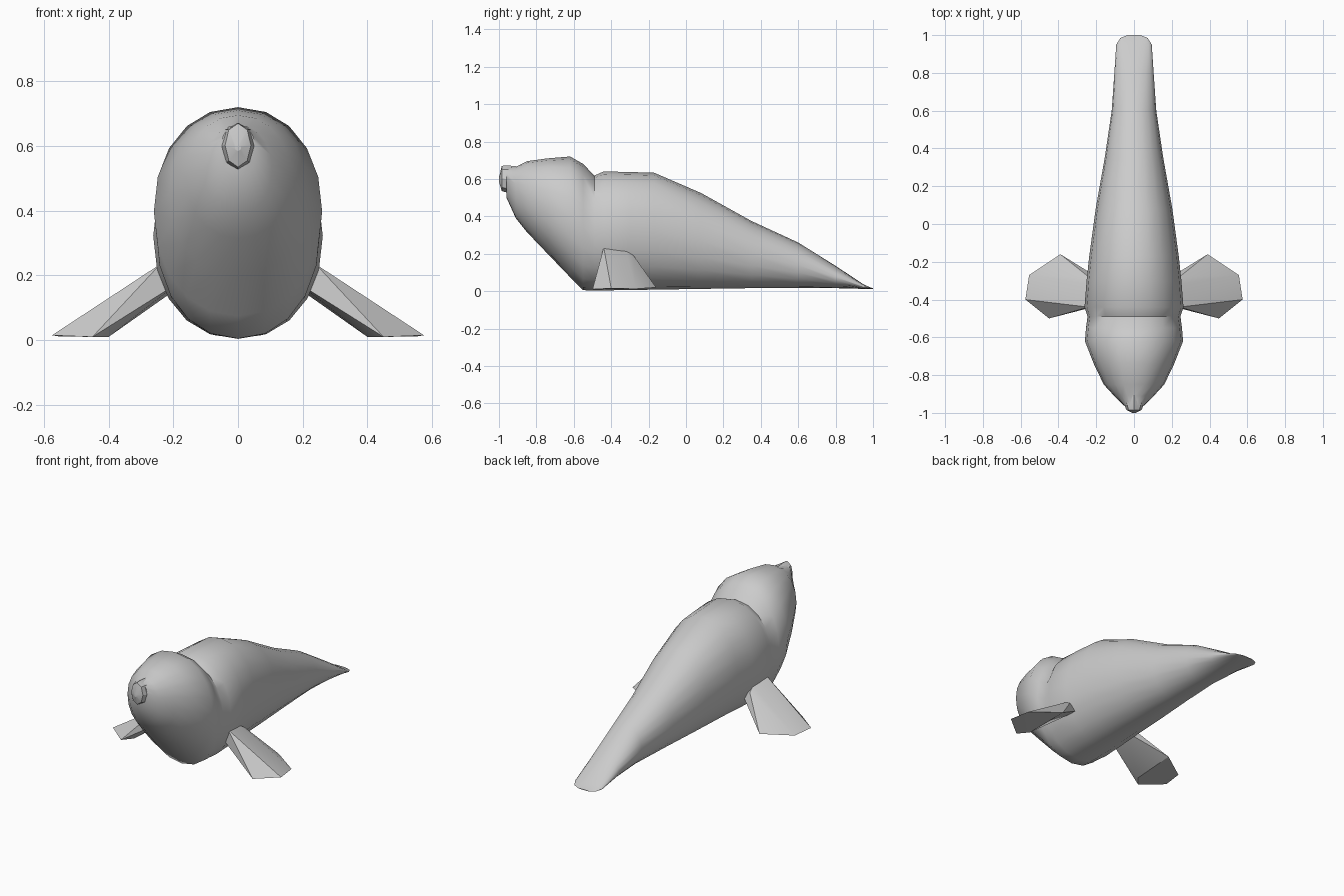
import bpy
import bmesh
from math import sin, cos, pi, radians, copysign

cube = bpy.data.objects.get("Cube")
if cube:
    bpy.data.objects.remove(cube, do_unlink=True)


def finish(name, bm, angle):
    """Turn a bmesh into an object, smooth except at sharp edges."""
    bmesh.ops.recalc_face_normals(bm, faces=bm.faces)
    mesh = bpy.data.meshes.new(name)
    bm.to_mesh(mesh)
    bm.free()
    obj = bpy.data.objects.new(name, mesh)
    bpy.context.collection.objects.link(obj)
    bpy.ops.object.select_all(action='DESELECT')
    obj.select_set(True)
    bpy.context.view_layer.objects.active = obj
    bpy.ops.object.shade_smooth_by_angle(angle=radians(angle))
    return obj


def power(value, exponent):
    return copysign(abs(value) ** exponent, value)


def loft(name, stations, sides, angle, exponent=0.94):
    """Skin oval rings given as (y, half width, bottom z, top z)."""
    bm = bmesh.new()
    rings = []
    for y, half, low, high in stations:
        mid, tall = (low + high) / 2, (high - low) / 2
        rings.append([
            bm.verts.new((half * power(sin(2 * pi * i / sides), exponent), y,
                          mid + tall * power(cos(2 * pi * i / sides), exponent)))
            for i in range(sides)])
    for a, b in zip(rings, rings[1:]):
        for i in range(sides):
            j = (i + 1) % sides
            bm.faces.new((a[i], a[j], b[j], b[i]))
    bm.faces.new(rings[0])
    bm.faces.new(rings[-1])
    return finish(name, bm, angle)


# Body: head, neck crease, belly and flattened tail in one skin
loft("body", [
    (-0.96, 0.055, 0.50, 0.665),
    (-0.91, 0.105, 0.39, 0.665),
    (-0.85, 0.160, 0.315, 0.695),
    (-0.74, 0.213, 0.20, 0.71),
    (-0.62, 0.260, 0.075, 0.72),
    (-0.55, 0.254, 0.005, 0.68),
    (-0.49, 0.246, 0.004, 0.618),
    (-0.44, 0.262, 0.004, 0.64),
    (-0.30, 0.251, 0.006, 0.637),
    (-0.17, 0.237, 0.008, 0.633),
    (0.08, 0.203, 0.012, 0.525),
    (0.35, 0.155, 0.016, 0.375),
    (0.60, 0.118, 0.018, 0.26),
    (0.80, 0.104, 0.016, 0.135),
    (0.95, 0.094, 0.012, 0.036),
    (0.985, 0.072, 0.012, 0.020),
    (1.00, 0.035, 0.012, 0.015),
], sides=20, angle=50)

# Muzzle: small faceted tip around a pointed nose
loft("muzzle", [
    (-1.00, 0.010, 0.585, 0.605),
    (-0.985, 0.040, 0.535, 0.67),
    (-0.95, 0.054, 0.525, 0.672),
    (-0.88, 0.050, 0.52, 0.665),
], sides=8, angle=20, exponent=1.0)

# Front flippers: a wedge from the shoulder down to a flat sole
root = [(0.24, -0.44, 0.235), (0.235, -0.32, 0.215), (0.24, -0.28, 0.19),
        (0.18, -0.43, 0.18), (0.18, -0.29, 0.165)]
sole = [(0.45, -0.50, 0.01), (0.575, -0.40, 0.015), (0.555, -0.27, 0.012),
        (0.39, -0.16, 0.02), (0.40, -0.44, 0.01)]
for side, label in ((1, "left"), (-1, "right")):
    bm = bmesh.new()
    points = [bm.verts.new((side * x, y, z)) for x, y, z in root + sole]
    bmesh.ops.convex_hull(bm, input=points)
    finish(label + "_front_flipper", bm, 30)
